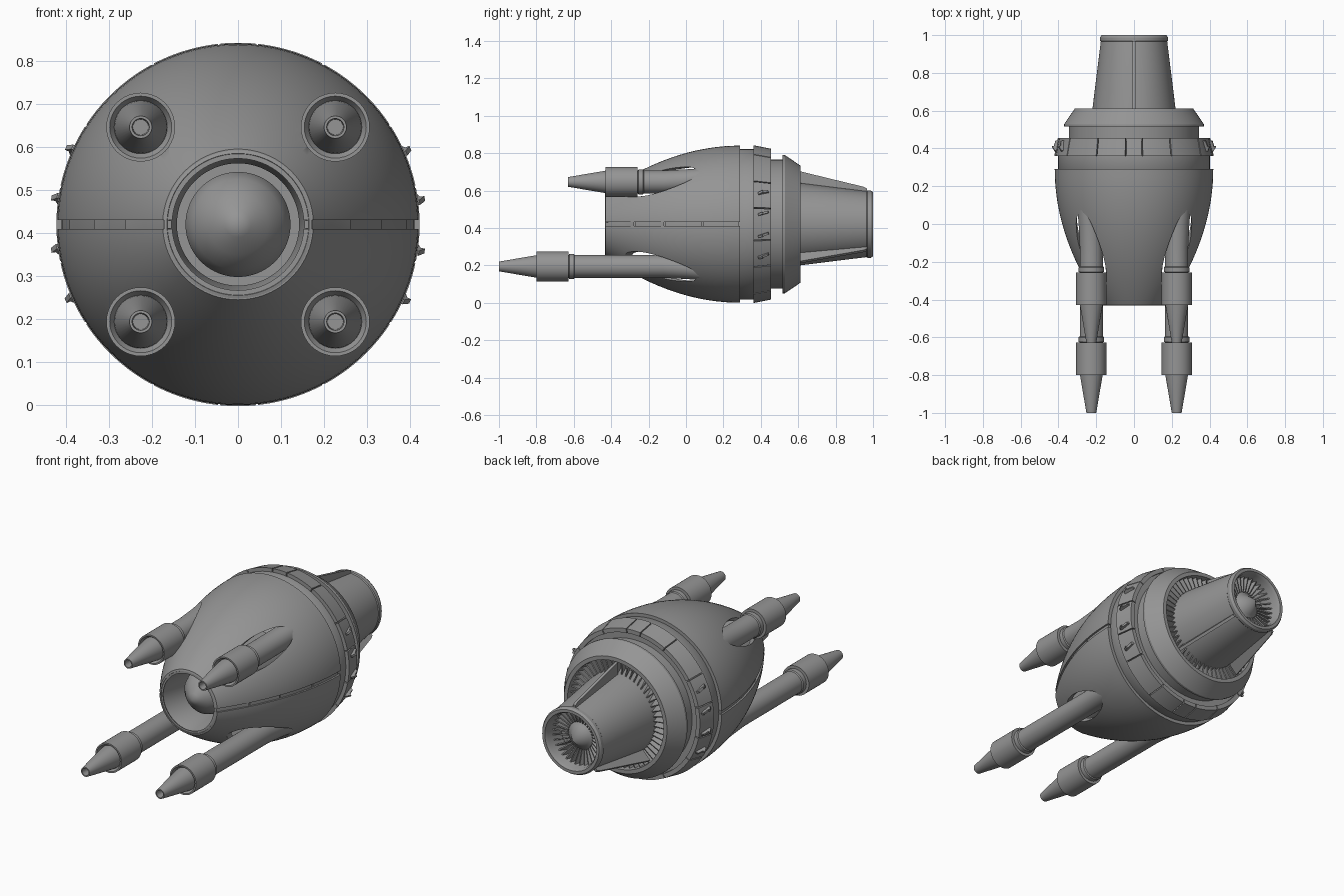
import bpy, bmesh, math
from mathutils import Matrix, Vector

AXIS_Z = 0.42
TAU = math.tau

cube = bpy.data.objects.get("Cube")
if cube:
    bpy.data.objects.remove(cube, do_unlink=True)

grey = bpy.data.materials.new("hull_grey")
grey.use_nodes = True
COLOUR = (0.3, 0.3, 0.3, 1)
grey.diffuse_color = COLOUR
grey.node_tree.nodes["Principled BSDF"].inputs["Base Color"].default_value = COLOUR


def finish(name, bm):
    """Turn a bmesh into a shaded object."""
    bmesh.ops.remove_doubles(bm, verts=bm.verts, dist=1e-5)
    bmesh.ops.recalc_face_normals(bm, faces=bm.faces)
    mesh = bpy.data.meshes.new(name)
    bm.to_mesh(mesh)
    bm.free()
    mesh.materials.append(grey)
    obj = bpy.data.objects.new(name, mesh)
    bpy.context.collection.objects.link(obj)
    smooth(obj)
    return obj


def smooth(obj):
    bpy.ops.object.select_all(action="DESELECT")
    obj.select_set(True)
    bpy.context.view_layer.objects.active = obj
    bpy.ops.object.shade_smooth_by_angle(angle=math.radians(32))


def lathe(name, profile, cx=0, cz=AXIS_Z, lean=(0, 0), n=96, arc=None, loop=False):
    """Revolve (radius, y, optional lean) points about a y-axis line."""
    bm = bmesh.new()
    start, end = arc or (0, TAU)
    rings = []
    for i in range(n + 1 if arc else n):
        a = start + (end - start) * i / n
        ring = []
        for r, y, *s in profile:
            k = s[0] if s else 0
            ring.append(bm.verts.new((cx + k * lean[0] + r * math.cos(a), y,
                                      cz + k * lean[1] + r * math.sin(a))))
        rings.append(ring)
    count = len(profile)
    for i in range(n):
        a, b = rings[i], rings[(i + 1) % len(rings)]
        for j in range(count if loop else count - 1):
            k = (j + 1) % count
            bm.faces.new((a[j], a[k], b[k], b[j]))
    if arc and loop:
        bm.faces.new(rings[0])
        bm.faces.new(rings[-1])
    return finish(name, bm)


def radial_plates(name, outline, angles, thick, pitch=0):
    """Flat plates of (radius, y) outline standing radially around the axis."""
    bm = bmesh.new()
    for a in angles:
        mid = Vector((sum(p[0] for p in outline), sum(p[1] for p in outline), 0)) / len(outline)
        place = (Matrix.Translation((0, 0, AXIS_Z)) @ Matrix.Rotation(-a, 4, "Y")
                 @ Matrix.Translation(mid) @ Matrix.Rotation(pitch, 4, "X"))
        sides = [[bm.verts.new(place @ (Vector((r, y, s * thick / 2)) - mid))
                  for r, y in outline] for s in (-1, 1)]
        bm.faces.new(sides[0])
        bm.faces.new(sides[1])
        for i in range(len(outline)):
            j = (i + 1) % len(outline)
            bm.faces.new((sides[0][i], sides[0][j], sides[1][j], sides[1][i]))
    return finish(name, bm)


def cut(obj, cutter):
    mod = obj.modifiers.new("cut", "BOOLEAN")
    mod.operation, mod.solver, mod.object = "DIFFERENCE", "EXACT", cutter
    bpy.ops.object.select_all(action="DESELECT")
    bpy.context.view_layer.objects.active = obj
    obj.select_set(True)
    bpy.ops.object.modifier_apply(modifier=mod.name)
    bpy.data.objects.remove(cutter, do_unlink=True)


def around(count, offset=0):
    return [offset + TAU * i / count for i in range(count)]


def hull_radius(y):
    return 0.42 - 0.245 * ((0.29 - y) / 0.72) ** 2


# Main hull shell
steps = [-0.43 + 0.72 * i / 18 for i in range(19)]
outer = [(hull_radius(y), y) for y in steps]
inner = [(hull_radius(y) - 0.022, y) for y in reversed(steps)]
hull = lathe("hull_shell", outer + inner, loop=True)

# Seam along each flank, and slots around the guns
bm = bmesh.new()
bmesh.ops.create_cube(bm, size=1, matrix=Matrix.Translation((0, -0.07, AXIS_Z))
                      @ Matrix.Diagonal((1.2, 0.9, 0.021, 1)))
cut(hull, finish("seam_cutter", bm))
GUN = 0.226
corners = [(sx, sz) for sx in (-1, 1) for sz in (-1, 1)]
for sx, sz in corners:
    cut(hull, lathe("slot_cutter", [(0, -0.6), (0.08, -0.6), (0.08, 0.02), (0.074, 0.08),
                                    (0.05, 0.14), (0, 0.16)],
                    sx * GUN, AXIS_Z + sz * GUN, n=40))
smooth(hull)

# Recessed strip behind the flank seams, broken into lengths
for centre in (0, math.pi):
    for first, last in ((0, 4), (4, 8), (8, 13), (13, 18)):
        pts = [(hull_radius(y) - 0.01, y) for y in steps[first:last + 1]]
        pts[-1] = (pts[-1][0], pts[-1][1] - 0.008)
        pts += [(r - 0.01, y) for r, y in reversed(pts)]
        lathe("flank_strip", pts, arc=(centre - 0.06, centre + 0.06), n=4, loop=True)

# Front intake with pointed spinner
lathe("intake_duct", [(0.172, -0.43), (0.165, -0.432), (0.16, -0.42), (0.142, -0.24),
                      (0.142, -0.2), (0, -0.2)])
lathe("intake_spinner", [(0, -0.4), (0.03, -0.384), (0.07, -0.355), (0.105, -0.315),
                         (0.122, -0.27), (0.122, -0.2)])
lathe("inner_core", [(0.15, -0.24), (0.15, 0.2), (0.24, 0.27), (0.4, 0.28)])

# Waist and segmented collar
lathe("waist_ring", [(0.39, 0.27), (0.402, 0.29), (0.402, 0.36), (0.388, 0.36), (0.388, 0.44),
                     (0.345, 0.44), (0.345, 0.52)])
bounds = [12, 33, 62, 84, 96, 118, 147, 168, 192, 213, 242, 264, 276, 298, 327, 348, 372]
for a, b in zip(bounds, bounds[1:]):
    lathe("collar_panel", [(0.422, 0.36), (0.403, 0.455), (0.38, 0.455), (0.38, 0.36)],
          arc=(math.radians(a + 0.4), math.radians(b - 0.4)), n=10, loop=True)

# Small hooked vents on both flanks of the collar
hooks = [math.radians(base + d) for base in (0, 180) for d in (-24, -8, 8, 24)]
radial_plates("collar_vent", [(0.395, 0.385), (0.425, 0.385), (0.438, 0.41), (0.428, 0.41),
                              (0.42, 0.44), (0.395, 0.445)], hooks, 0.012, 0.3)

# Rear cowl with annular vanes
lathe("rear_cowl", [(0.335, 0.515), (0.37, 0.515), (0.37, 0.528), (0.313, 0.612), (0.292, 0.612),
                    (0.285, 0.53)], loop=True)
lathe("cowl_floor", [(0.34, 0.52), (0.2, 0.53)])
radial_plates("cowl_vane", [(0.215, 0.53), (0.29, 0.53), (0.29, 0.595), (0.215, 0.595)],
              around(54), 0.006, 0.35)

# Exhaust nozzle with lip, vanes and tail cone
lathe("nozzle", [(0.224, 0.52), (0.22, 0.61), (0.176, 0.965), (0.18, 0.97), (0.18, 0.988),
                 (0.172, 1.0), (0.156, 1.0), (0.148, 0.985), (0.142, 0.88), (0, 0.88)])
radial_plates("nozzle_vane", [(0.075, 0.89), (0.144, 0.89), (0.147, 0.95), (0.075, 0.92)],
              around(32), 0.006, 0.3)
lathe("tail_cone", [(0.08, 0.88), (0.08, 0.905), (0.055, 0.92), (0, 0.985)], n=48)
radial_plates("nozzle_fin", [(0.2, 0.6), (0.285, 0.6), (0.2, 0.95), (0.19, 0.968), (0.16, 0.968)],
              [math.radians(a) for a in (90, -46, 226)], 0.016)

# Four guns, the lower pair reaching further forward
for sx, sz in corners:
    front = -0.63 if sz > 0 else -1.0
    place = dict(cx=sx * GUN, cz=AXIS_Z + sz * GUN, n=40)

    def gun_part(name, points):
        lathe(name, [(r, front + d) for r, d in points], **place)

    gun_part("gun_muzzle", [(0, 0.05), (0.018, 0.05), (0.02, 0), (0.026, 0), (0.06, 0.2),
                            (0.063, 0.23)])
    gun_part("gun_sleeve", [(0.06, 0.22), (0.072, 0.2), (0.08, 0.2), (0.08, 0.372),
                            (0.06, 0.372)])
    gun_part("gun_collar", [(0.05, 0.37), (0.067, 0.376), (0.067, 0.4), (0.062, 0.405)])
    lathe("gun_tube", [(0.061, front + 0.37), (0.061, -0.12), (0.061, 0, 0.006),
                       (0.06, 0.1, 0.015), (0.052, 0.18, 0.026), (0.03, 0.235, 0.034),
                       (0, 0.25, 0.036)], lean=(sx, sz), **place)
